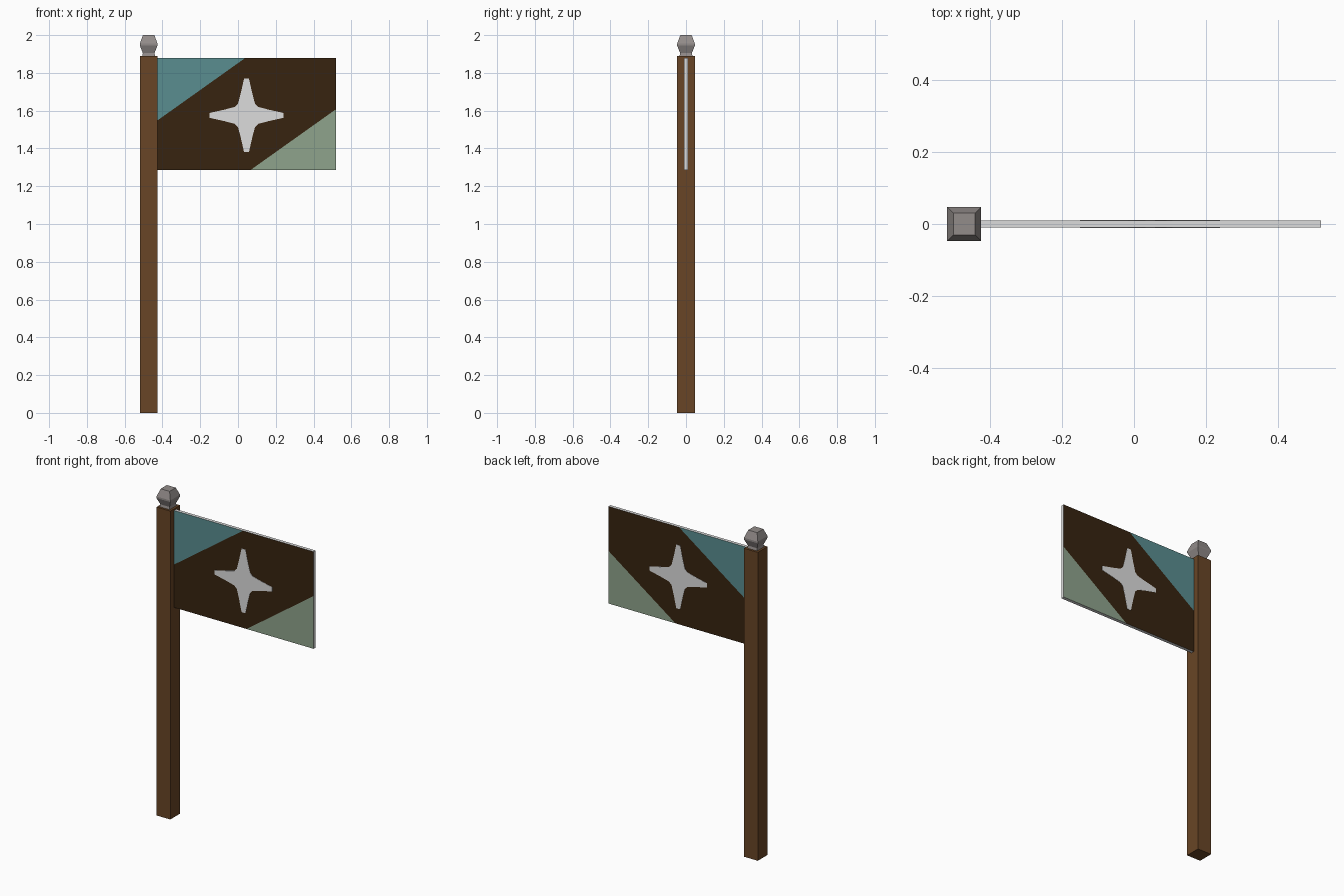
import bpy, bmesh
from mathutils import Vector, Matrix

if "Cube" in bpy.data.objects:
    bpy.data.objects.remove(bpy.data.objects["Cube"])

POLE_X, HALF = -0.473, 0.047


def material(name, rgb):
    m = bpy.data.materials.new(name)
    m.diffuse_color = (*rgb, 1)
    m.use_nodes = True
    m.node_tree.nodes["Principled BSDF"].inputs["Base Color"].default_value = m.diffuse_color
    return m


wood = material("wood_brown", (0.140, 0.060, 0.019))
metal = material("metal_grey", (0.290, 0.262, 0.255))
dark = material("dark_brown", (0.038, 0.017, 0.005))
teal = material("teal", (0.102, 0.270, 0.280))
sage = material("sage_green", (0.275, 0.370, 0.265))
white = material("off_white", (0.72, 0.72, 0.72))


def finish(bm, name, mats):
    bmesh.ops.recalc_face_normals(bm, faces=bm.faces)
    mesh = bpy.data.meshes.new(name)
    bm.to_mesh(mesh)
    bm.free()
    for m in mats:
        mesh.materials.append(m)
    ob = bpy.data.objects.new(name, mesh)
    bpy.context.collection.objects.link(ob)
    return ob


def square_stack(name, rings, mat):
    """Square rings (half width, height) bridged into a closed solid."""
    bm = bmesh.new()
    loops = [[bm.verts.new((POLE_X + sx * r, sy * r, z))
              for sx, sy in ((-1, -1), (1, -1), (1, 1), (-1, 1))] for r, z in rings]
    for a, b in zip(loops, loops[1:]):
        for i in range(4):
            j = (i + 1) % 4
            bm.faces.new((a[i], a[j], b[j], b[i]))
    bm.faces.new(loops[0][::-1])
    bm.faces.new(loops[-1])
    return finish(bm, name, [mat])


# Pole and faceted finial
square_stack("pole", [(HALF, 0), (HALF, 1.89)], wood)
square_stack("finial", [(0.034, 1.89), (0.031, 1.905), (HALF, 1.945),
                        (HALF, 1.955), (0.030, 2.0)], metal)

# Flag panel: box cut by two parallel diagonals, coloured by region
x0, x1, z0, z1 = POLE_X + HALF, 0.52, 1.285, 1.88
bm = bmesh.new()
bmesh.ops.create_cube(bm, size=1, matrix=Matrix.Translation(
    ((x0 + x1) / 2, 0, (z0 + z1) / 2)) @ Matrix.Diagonal((x1 - x0, 0.02, z1 - z0, 1)))
normal = Vector((-0.711, 0, 1)).normalized()
upper, lower = Vector((0.04, 0, z1)), Vector((0.065, 0, z0))
for p in (upper, lower):
    bmesh.ops.bisect_plane(bm, geom=bm.verts[:] + bm.edges[:] + bm.faces[:],
                           plane_co=p, plane_no=normal)
bm.normal_update()
for f in bm.faces:
    c = f.calc_center_median()
    if abs(f.normal.y) < 0.5:
        f.material_index = 3          # light hem around the edge
    elif (c - upper).dot(normal) > 0:
        f.material_index = 1
    elif (c - lower).dot(normal) < 0:
        f.material_index = 2
finish(bm, "flag", [dark, teal, sage, white])

# Four-pointed star, one thin plate on each side of the flag
quarter = [(0.195, 0.013), (0.115, 0.031), (0.062, 0.045),
           (0.045, 0.062), (0.031, 0.115), (0.013, 0.195)]
for name, y in (("star_front", -0.0115), ("star_back", 0.0095)):
    bm = bmesh.new()
    outline = []
    for k in range(4):
        for x, z in quarter:
            for _ in range(k):
                x, z = -z, x
            outline.append(bm.verts.new((0.045 + x, y, 1.575 + z)))
    face = bm.faces.new(outline)
    ext = bmesh.ops.extrude_face_region(bm, geom=[face], use_keep_orig=True)
    bmesh.ops.translate(bm, vec=(0, 0.002, 0),
                        verts=[v for v in ext["geom"] if isinstance(v, bmesh.types.BMVert)])
    finish(bm, name, [white])
